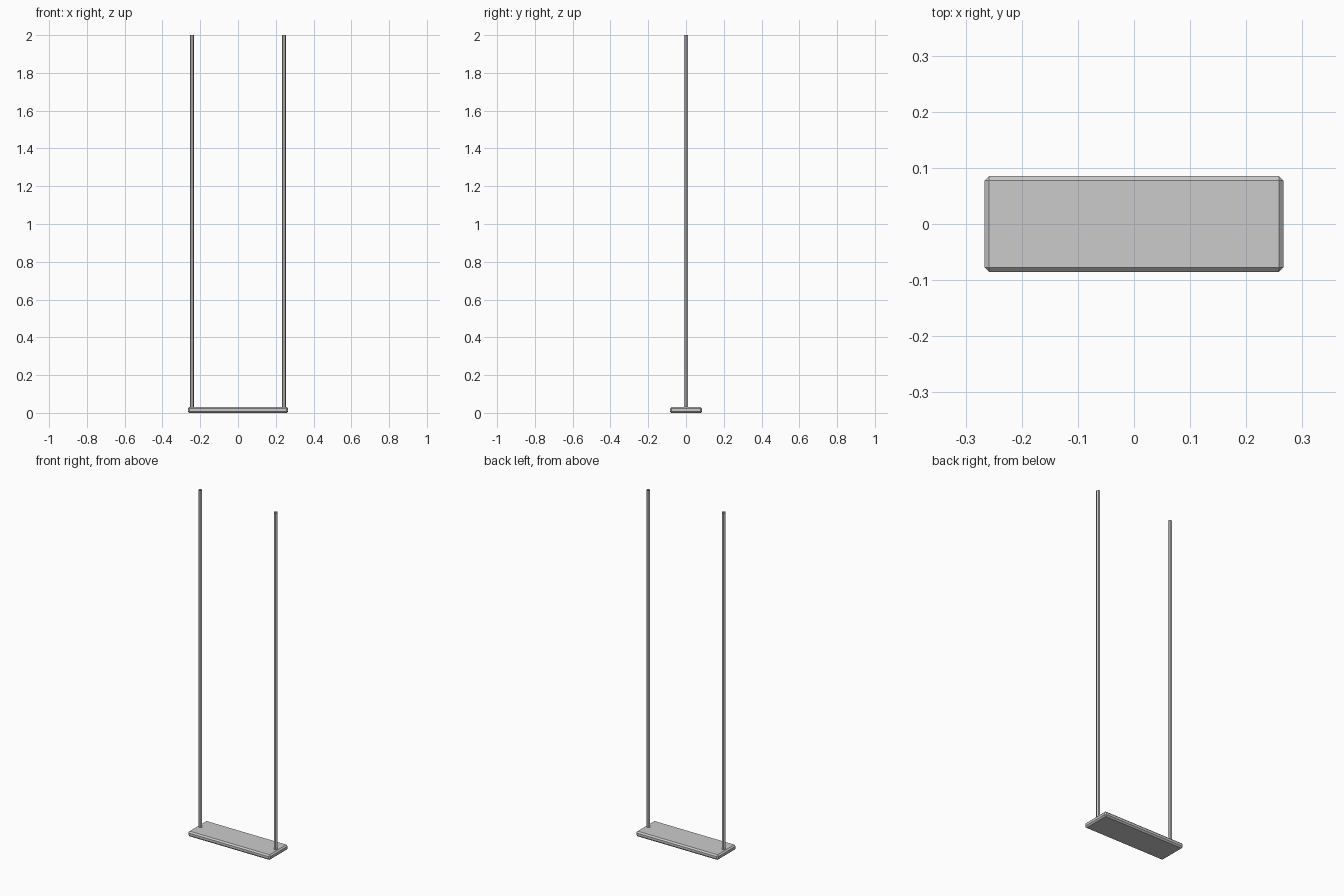
import bpy

if "Cube" in bpy.data.objects:
    bpy.data.objects.remove(bpy.data.objects["Cube"])

# Seat plank with chamfered edges
bpy.ops.mesh.primitive_cube_add(size=1, location=(0, 0, 0.015))
seat = bpy.context.object
seat.name = "seat"
seat.scale = (0.532, 0.171, 0.03)
bpy.ops.object.transform_apply(location=False, rotation=False, scale=True)
bevel = seat.modifiers.new("chamfer", 'BEVEL')
bevel.width = 0.008
bevel.segments = 1


# Six-sided open-ended hanging ropes, one point towards each side
def add_rope(name, x, bottom=0.025, top=2.0):
    bpy.ops.mesh.primitive_cylinder_add(
        vertices=6, radius=0.011, depth=top - bottom, end_fill_type='NOTHING',
        location=(x, 0, (top + bottom) / 2), rotation=(0, 0, 0.5235988))
    bpy.context.object.name = name


for side, sign in (("left", -1), ("right", 1)):
    add_rope(side + "_rope", sign * 0.244)
